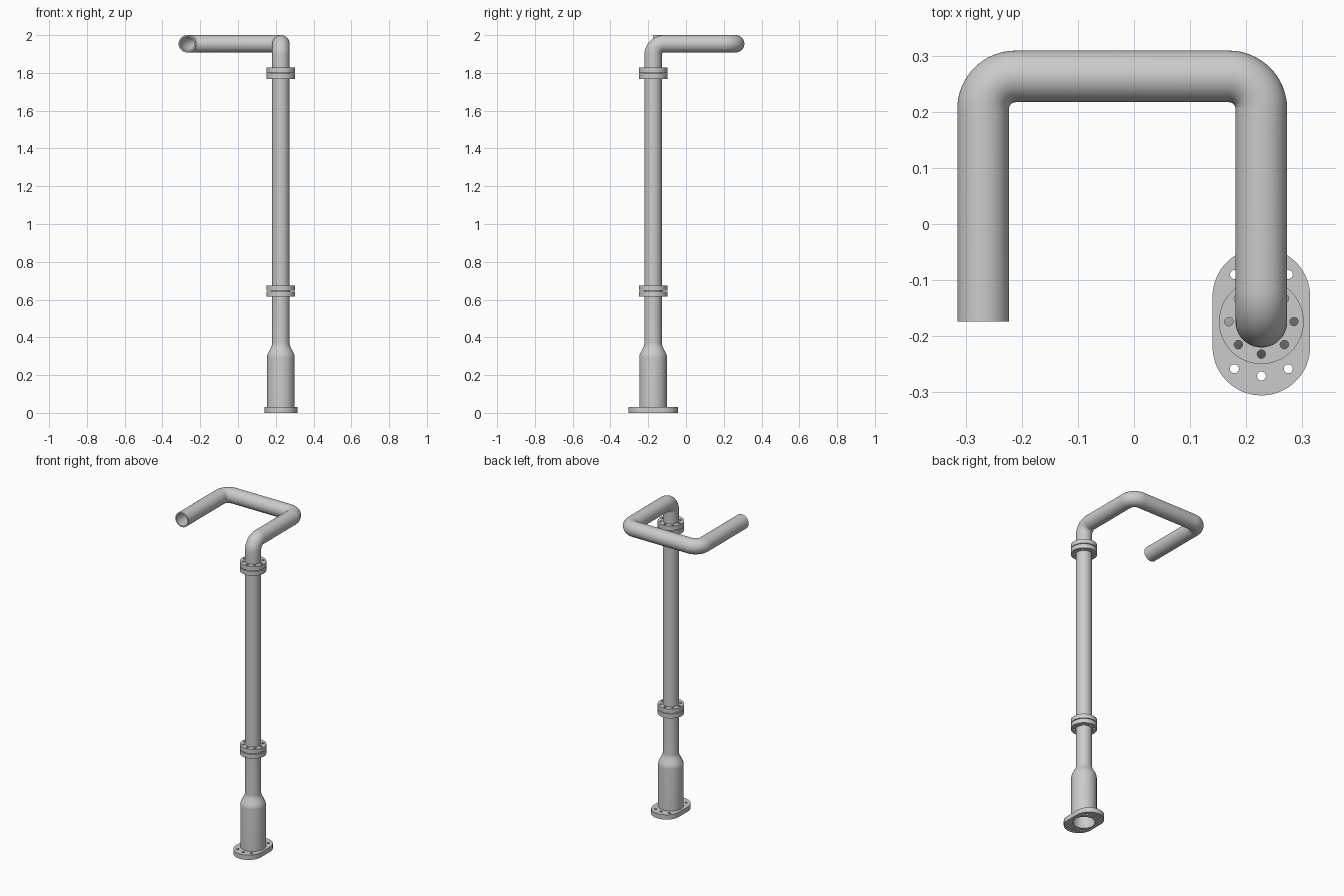
import bpy, bmesh
from math import sin, cos, pi
from mathutils import Vector

if "Cube" in bpy.data.objects:
    bpy.data.objects.remove(bpy.data.objects["Cube"])

CX, CY = 0.227, -0.174      # riser axis
R, RI = 0.046, 0.038        # pipe outer / inner radius
ZTOP = 1.954                # centre height of the top loop
SEG = 64


def finish(ob):
    bm = bmesh.new()
    bm.from_mesh(ob.data)
    bmesh.ops.remove_doubles(bm, verts=bm.verts, dist=1e-5)
    bmesh.ops.recalc_face_normals(bm, faces=bm.faces)
    bm.to_mesh(ob.data)
    bm.free()
    bpy.ops.object.select_all(action='DESELECT')
    bpy.context.view_layer.objects.active = ob
    ob.select_set(True)
    bpy.ops.object.shade_smooth_by_angle(angle=0.6)


def grid_mesh(name, rings, closed):
    """Skin a list of vertex rings; closed also joins last ring to first."""
    bm = bmesh.new()
    vs = [[bm.verts.new(p) for p in ring] for ring in rings]
    n = len(vs)
    for i in range(n if closed else n - 1):
        a, b = vs[i], vs[(i + 1) % n]
        for k in range(SEG):
            j = (k + 1) % SEG
            bm.faces.new((a[k], a[j], b[j], b[k]))
    me = bpy.data.meshes.new(name)
    bm.to_mesh(me)
    bm.free()
    ob = bpy.data.objects.new(name, me)
    bpy.context.collection.objects.link(ob)
    finish(ob)


def lathe(name, profile):
    """Revolve a closed (radius, z) profile about the riser axis."""
    grid_mesh(name, [[(CX + r * cos(2 * pi * k / SEG), CY + r * sin(2 * pi * k / SEG), z)
                      for k in range(SEG)] for r, z in profile], True)


def tube(name, corners, bend):
    """Hollow pipe along a polyline with rounded corners."""
    c = [Vector(p) for p in corners]
    path = [(c[0], (c[1] - c[0]).normalized())]
    for a, b, d in zip(c, c[1:], c[2:]):
        t0, t1 = (b - a).normalized(), (d - b).normalized()
        centre = b - t0 * bend + t1 * bend
        for i in range(17):
            w = pi / 2 * i / 16
            path.append((centre + bend * (t0 * sin(w) - t1 * cos(w)), t0 * cos(w) + t1 * sin(w)))
    path.append((c[-1], (c[-1] - c[-2]).normalized()))
    u, prev = Vector((1, 0, 0)), path[0][1]
    outer, inner = [], []
    for p, t in path:
        u = prev.rotation_difference(t) @ u
        prev = t
        v = t.cross(u)
        dirs = [u * cos(2 * pi * k / SEG) + v * sin(2 * pi * k / SEG) for k in range(SEG)]
        outer.append([p + d * R for d in dirs])
        inner.append([p + d * RI for d in dirs])
    grid_mesh(name, outer + inner[::-1], True)


def circle(x, y, r, n):
    return [(x + r * cos(2 * pi * k / n), y + r * sin(2 * pi * k / n)) for k in range(n)]


def plate(name, loops, z0, z1):
    """Extruded flat plate; the first loop is the outline, the rest are holes."""
    cu = bpy.data.curves.new(name, 'CURVE')
    cu.dimensions, cu.fill_mode, cu.extrude = '2D', 'BOTH', (z1 - z0) / 2
    for loop in loops:
        s = cu.splines.new('POLY')
        s.points.add(len(loop) - 1)
        for pt, (x, y) in zip(s.points, loop):
            pt.co = (x, y, 0, 1)
        s.use_cyclic_u = True
    ob = bpy.data.objects.new(name, cu)
    ob.location = (CX, CY, (z0 + z1) / 2)
    bpy.context.collection.objects.link(ob)
    bpy.ops.object.select_all(action='DESELECT')
    bpy.context.view_layer.objects.active = ob
    ob.select_set(True)
    bpy.ops.object.convert(target='MESH')
    finish(bpy.context.view_layer.objects.active)


# base plate: rounded oblong with three bolt holes at each end
outline = [(0.087 * cos(a), 0.087 * sin(a) + (0.0445 if i <= 32 else -0.0445))
           for i, a in [(i, pi * (i if i <= 32 else i - 1) / 32) for i in range(66)]]
holes = [circle(x, s * y, 0.008, 20) for s in (1, -1)
         for x, y in ((-0.048, 0.084), (0, 0.097), (0.048, 0.084))]
plate("base_plate", [outline, circle(0, 0, 0.0725, SEG)] + holes, 0, 0.03)

# wide base body with a smooth reducer up to the pipe size
taper = [(i / 12, 3 * (i / 12) ** 2 - 2 * (i / 12) ** 3) for i in range(13)]
out = [(0.073, 0)] + [(0.073 - 0.027 * s, 0.295 + 0.075 * t) for t, s in taper] + [(R, 0.643)]
inn = [(0.064, 0)] + [(0.064 - 0.026 * s, 0.29 + 0.075 * t) for t, s in taper] + [(RI, 0.643)]
lathe("base_body", out + inn[::-1])

# straight riser
lathe("riser_pipe", [(R, 0.647), (R, 1.796), (RI, 1.796), (RI, 0.647)])

# bolted flange pairs with a thin gasket
bolts = [circle(0.058 * cos(k * pi / 4), 0.058 * sin(k * pi / 4), 0.0075, 20) for k in range(8)]
for label, z in (("lower", 0.645), ("upper", 1.798)):
    ring = [circle(0, 0, 0.0755, SEG), circle(0, 0, 0.0455, SEG)] + bolts
    plate(label + "_flange_bottom", ring, z - 0.0295, z - 0.002)
    plate(label + "_flange_top", ring, z + 0.002, z + 0.0295)
    lathe(label + "_gasket", [(0.049, z - 0.002), (0.049, z + 0.002), (RI, z + 0.002), (RI, z - 0.002)])

# bent top loop with an open end
tube("top_loop_pipe", [(CX, CY, 1.8), (CX, CY, ZTOP), (CX, 0.263, ZTOP),
                       (-0.269, 0.263, ZTOP), (-0.269, CY, ZTOP)], 0.058)
